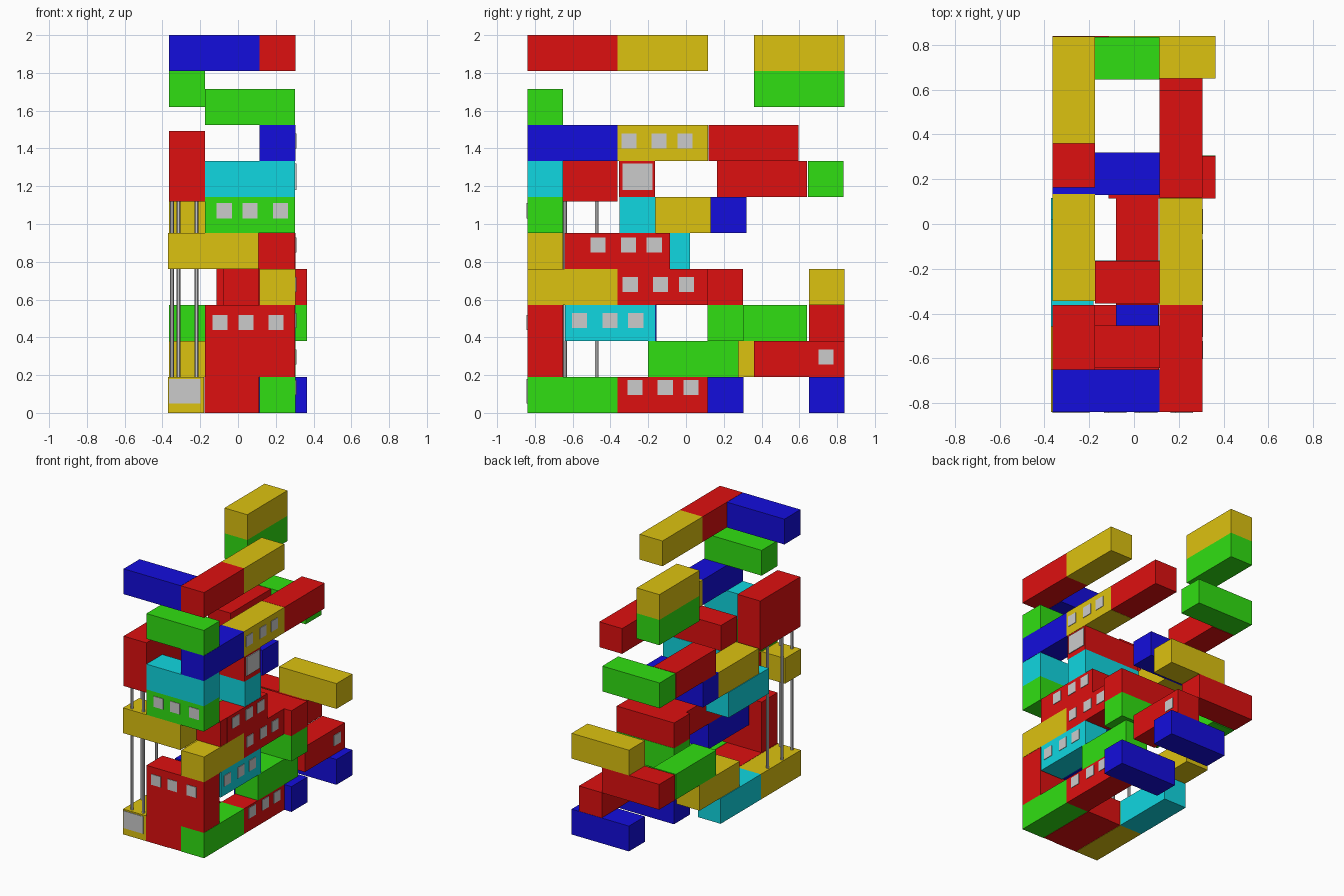
import bpy, bmesh
from mathutils import Matrix, Vector

if "Cube" in bpy.data.objects:
    bpy.data.objects.remove(bpy.data.objects["Cube"])

H, W, L = 0.1905, 0.19, 0.478          # module height, width, length
LEFT, MID, RIGHT = -0.365, -0.08, 0.115  # x start of the lengthwise columns

COLOURS = {
    "red": (0.73, 0.005, 0.005, 1), "yellow": (0.72, 0.54, 0.005, 1),
    "green": (0.03, 0.74, 0.006, 1), "cyan": (0.005, 0.68, 0.75, 1),
    "blue": (0.007, 0.004, 0.72, 1),
}
MATS = {}
for key, rgba in COLOURS.items():
    MATS[key] = bpy.data.materials.new(key + "_paint")
    MATS[key].diffuse_color = rgba


def box(name, lo, hi, colour=None):
    lo, hi = Vector(lo), Vector(hi)
    bm = bmesh.new()
    bmesh.ops.create_cube(bm, size=1.0, matrix=Matrix.Translation((lo + hi) / 2)
                          @ Matrix.Diagonal((*(hi - lo), 1)))
    me = bpy.data.meshes.new(name)
    bm.to_mesh(me)
    bm.free()
    ob = bpy.data.objects.new(name, me)
    bpy.context.collection.objects.link(ob)
    if colour:
        me.materials.append(MATS[colour])
    return ob


def along_y(level, colour, x, y):
    """Module running front to back."""
    z = level * H
    box(f"{colour}_lengthwise_module", (x, y, z), (x + W, y + L, z + H), colour)


def along_x(level, colour, x, y):
    """Module running left to right."""
    z = level * H
    box(f"{colour}_crosswise_module", (x, y, z), (x + L, y + W, z + H), colour)


def side_window(y, z, w=0.08, h=0.08):
    box("side_window", (RIGHT + W - 0.01, y - w / 2, z - h / 2),
        (RIGHT + W + 0.004, y + w / 2, z + h / 2))


def front_window(x, z, w=0.08, h=0.08):
    box("front_window", (x - w / 2, -0.844, z - h / 2),
        (x + w / 2, -0.83, z + h / 2))


FRONT, NEXT, REAR = -0.84, -0.362, 0.36

# Level 0
along_y(0, "yellow", LEFT - 0.005, FRONT)
along_y(0, "cyan", LEFT - 0.005, NEXT)
along_y(0, "red", -0.178, FRONT)
along_y(0, "red", -0.078, FRONT + 0.003)
along_y(0, "green", RIGHT, FRONT)
along_y(0, "red", RIGHT, NEXT)
along_x(0, "blue", -0.113, 0.115)
along_x(0, "blue", -0.113, 0.65)

# Level 1
along_x(1, "red", -0.175, FRONT)
along_y(1, "yellow", LEFT, -0.118)
along_y(1, "green", RIGHT, -0.2)
along_y(1, "red", RIGHT, REAR)

# Level 2
along_x(2, "red", -0.175, FRONT)
along_y(2, "cyan", RIGHT, -0.64)
along_y(2, "blue", MID, -0.633)
along_x(2, "green", -0.113, 0.115)
along_y(2, "green", LEFT, 0.163)
along_x(2, "red", LEFT, 0.65)

# Level 3
along_y(3, "yellow", RIGHT, FRONT)
along_y(3, "red", RIGHT, NEXT)
along_y(3, "red", MID, NEXT)
along_x(3, "red", -0.113, 0.113)
along_x(3, "yellow", -0.113, 0.65)

# Level 4
along_x(4, "yellow", LEFT - 0.005, FRONT)
along_x(4, "red", -0.175, -0.643)
along_y(4, "red", RIGHT, -0.563)
along_y(4, "cyan", LEFT - 0.005, -0.458)

# Level 5
along_x(5, "green", -0.175, FRONT)
along_x(5, "cyan", -0.175, -0.352)
along_y(5, "yellow", LEFT, -0.345)
along_x(5, "blue", LEFT, 0.13)

# Level 6
along_x(6, "cyan", -0.175, FRONT)
along_x(6, "red", -0.175, -0.355)
along_y(6, "red", LEFT, 0.163)
along_x(6, "green", LEFT, 0.645)

# Raised pair carried on the posts
for lv in (5.87, 6.84):
    along_y(lv, "red", LEFT, FRONT)

# Level 7: continuous right-hand row
along_y(7, "blue", RIGHT, FRONT)
along_y(7, "yellow", RIGHT, NEXT)
along_y(7, "red", RIGHT, 0.118)

# Upper floating modules
along_x(8, "green", -0.175, FRONT)
along_y(8.5, "green", LEFT, REAR)
along_y(9.5, "yellow", LEFT, REAR)
along_x(9.5, "blue", LEFT, FRONT)
along_y(9.5, "red", RIGHT, FRONT)
along_y(9.5, "yellow", RIGHT, NEXT)

# Windows on the right side: (first window y, z), three per module
for y, z in ((-0.27, 0.135), (-0.563, 0.49), (-0.295, 0.68), (-0.465, 0.888), (-0.302, 1.44)):
    for dy in (0, 0.16, 0.297):
        side_window(y + dy, z)
side_window(0.742, 0.295)
side_window(-0.257, 1.25, 0.16, 0.14)

# Windows on the front
for x, z in ((-0.095, 0.478), (-0.073, 1.07)):
    for dx in (0, 0.137, 0.297):
        front_window(x + dx, z)
front_window(-0.282, 0.115, 0.165, 0.13)

# Slim posts at the front left
for x, y in ((-0.315, -0.81), (-0.22, -0.81), (-0.35, -0.64), (-0.35, -0.472)):
    bpy.ops.mesh.primitive_cylinder_add(vertices=12, radius=0.01, depth=0.94,
                                        location=(x, y, 0.655))
    bpy.context.object.name = "support_post"
    bpy.ops.object.shade_smooth_by_angle()

for m in bpy.data.materials:
    if m.users and not m.is_grease_pencil:
        m.use_nodes = True
        m.node_tree.nodes["Principled BSDF"].inputs["Base Color"].default_value = m.diffuse_color
